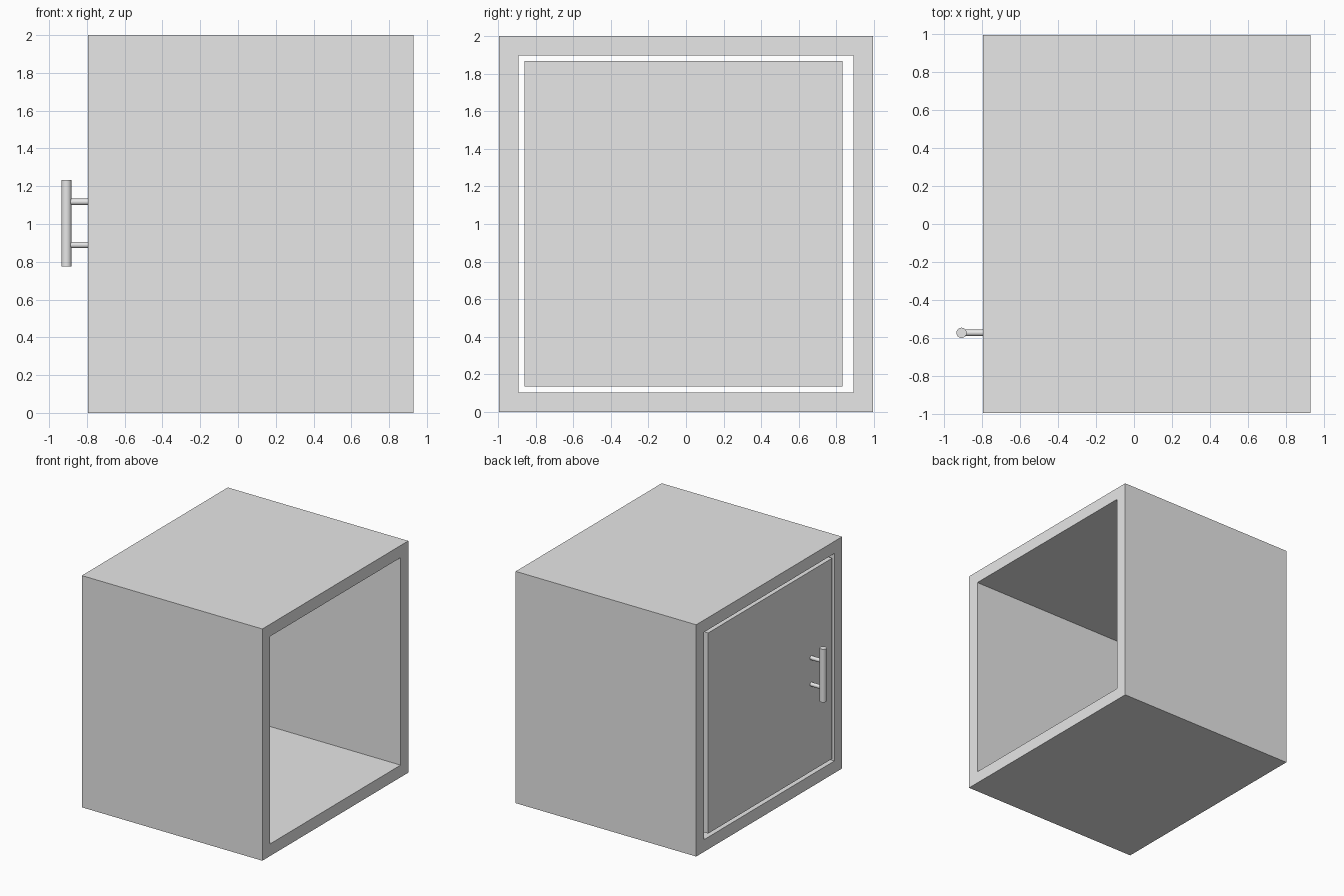
import bpy
import bmesh
from math import pi
from mathutils import Matrix, Vector

cube = bpy.data.objects.get("Cube")
if cube:
    bpy.data.objects.remove(cube, do_unlink=True)

# One plain grey for the whole cabinet
grey = bpy.data.materials.new("light_grey")
grey.use_nodes = True
grey.diffuse_color = (0.8, 0.8, 0.8, 1)
grey.node_tree.nodes["Principled BSDF"].inputs["Base Color"].default_value = grey.diffuse_color

DOOR_X, OPEN_X = -0.794, 0.929
HALF_Y, HEIGHT, WALL = 0.995, 2.0, 0.105


def add_object(name, bm):
    bmesh.ops.recalc_face_normals(bm, faces=bm.faces)
    mesh = bpy.data.meshes.new(name)
    bm.to_mesh(mesh)
    bm.free()
    mesh.materials.append(grey)
    obj = bpy.data.objects.new(name, mesh)
    bpy.context.collection.objects.link(obj)
    return obj


def add_box(name, low, high):
    low, high = Vector(low), Vector(high)
    bm = bmesh.new()
    place = Matrix.Translation((low + high) / 2) @ Matrix.Diagonal((high - low).to_4d())
    bmesh.ops.create_cube(bm, size=1, matrix=place)
    return add_object(name, bm)


def add_rod(name, center, radius, length, turn=Matrix()):
    bm = bmesh.new()
    bmesh.ops.create_cone(bm, cap_ends=True, segments=32, radius1=radius, radius2=radius,
                          depth=length, matrix=Matrix.Translation(center) @ turn)
    obj = add_object(name, bm)
    bpy.ops.object.select_all(action="DESELECT")
    obj.select_set(True)
    bpy.context.view_layer.objects.active = obj
    bpy.ops.object.shade_smooth_by_angle()


# Carcass: a square tube, open at both ends
bm = bmesh.new()
loops = []
for x, inset in ((DOOR_X, 0), (OPEN_X, 0), (OPEN_X, WALL), (DOOR_X, WALL)):
    y, low, high = HALF_Y - inset, inset, HEIGHT - inset
    loops.append([bm.verts.new((x, *p)) for p in ((-y, low), (y, low), (y, high), (-y, high))])
for i, loop in enumerate(loops):
    following = loops[(i + 1) % 4]
    for j in range(4):
        k = (j + 1) % 4
        bm.faces.new((loop[j], loop[k], following[k], following[j]))
add_object("cabinet_carcass", bm)

# Door panel, flush with the frame and separated by a gap
add_box("door", (DOOR_X, -0.859, 0.136), (DOOR_X + WALL, 0.832, 1.867))

# Bar handle with two posts
BAR_X, BAR_Y, BAR_Z = -0.908, -0.573, 1.003
add_rod("handle_bar", (BAR_X, BAR_Y, BAR_Z), 0.027, 0.458)
for name, side in (("upper_handle_post", 1), ("lower_handle_post", -1)):
    add_rod(name, ((BAR_X + DOOR_X) / 2, BAR_Y, BAR_Z + side * 0.114), 0.017,
            DOOR_X - BAR_X, Matrix.Rotation(pi / 2, 4, "Y"))
